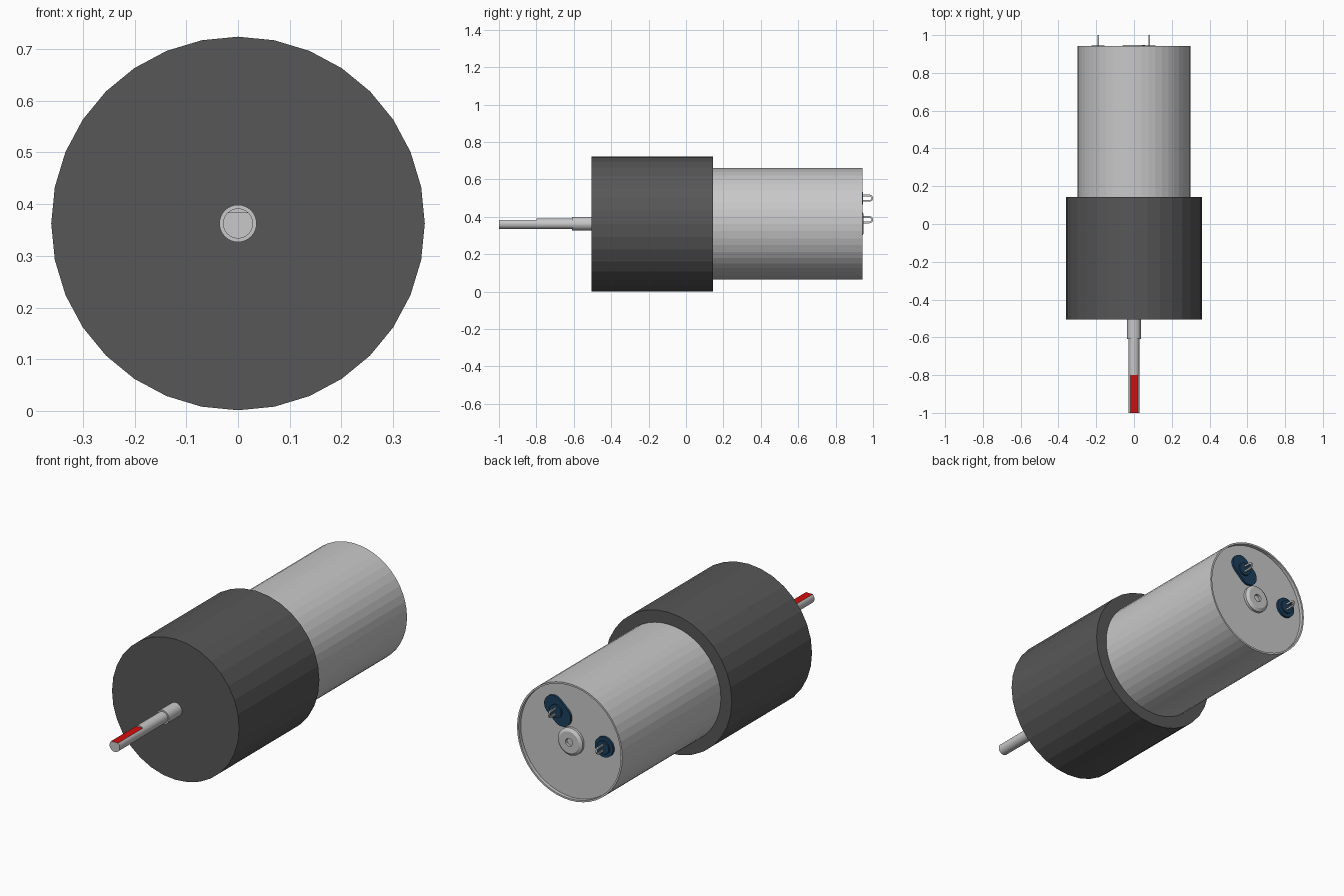
import bpy, bmesh, math

if "Cube" in bpy.data.objects:
    bpy.data.objects.remove(bpy.data.objects["Cube"])

CZ = 0.3625  # height of the motor axis


def mat(name, rgb):
    m = bpy.data.materials.new(name)
    m.diffuse_color = (*rgb, 1)
    m.use_nodes = True
    m.node_tree.nodes["Principled BSDF"].inputs["Base Color"].default_value = m.diffuse_color
    return m


STEEL = mat("light steel", (0.58, 0.58, 0.58))
DARK = mat("dark grey", (0.095, 0.095, 0.095))
BLUE = mat("dark blue", (0.012, 0.05, 0.11))
RED = mat("red", (0.65, 0.004, 0.004))


def finish(name, bm, *mats):
    bmesh.ops.remove_doubles(bm, verts=bm.verts, dist=1e-5)
    bmesh.ops.recalc_face_normals(bm, faces=bm.faces)
    me = bpy.data.meshes.new(name)
    bm.to_mesh(me)
    bm.free()
    for m in mats:
        me.materials.append(m)
    ob = bpy.data.objects.new(name, me)
    bpy.context.collection.objects.link(ob)
    return ob


def lathe(name, profile, sides, material):
    """Turn (radius, y) points around the motor axis."""
    bm = bmesh.new()
    vs = [bm.verts.new((0, y, CZ + r)) for r, y in profile]
    es = [bm.edges.new(p) for p in zip(vs, vs[1:])]
    bmesh.ops.spin(bm, geom=vs + es, cent=(0, 0, CZ), axis=(0, 1, 0),
                   angle=2 * math.pi, steps=sides, use_merge=True)
    return finish(name, bm, material)


def prism(name, pts, y0, y1, *mats):
    """Extrude an outline of (x, z offset) points along y."""
    bm = bmesh.new()
    f = bm.faces.new([bm.verts.new((x, y0, CZ + z)) for x, z in pts])
    ext = bmesh.ops.extrude_face_region(bm, geom=[f])["geom"]
    bmesh.ops.translate(bm, vec=(0, y1 - y0, 0),
                        verts=[v for v in ext if isinstance(v, bmesh.types.BMVert)])
    return finish(name, bm, *mats)


def stadium(cx, cz, r, half, ang, n=12):
    """Rounded slot outline; half is half the distance between its end centres."""
    pts = []
    for s in (1, -1):
        ox, oz = cx + s * half * math.cos(ang), cz + s * half * math.sin(ang)
        for i in range(n + 1):
            a = ang + (0 if s > 0 else math.pi) - math.pi / 2 + math.pi * i / n
            pts.append((ox + r * math.cos(a), oz + r * math.sin(a)))
    return pts


# gearbox drum
lathe("gearbox", [(0, -0.506), (0.361, -0.506), (0.361, 0.144), (0, 0.144)], 32, DARK)

# motor can with recessed end face
lathe("motor_can", [(0, 0.144), (0.299, 0.144), (0.299, 0.943), (0.29, 0.943),
                    (0.29, 0.925), (0, 0.925)], 48, STEEL)
lathe("rear_bearing", [(0.07, 0.925), (0.07, 0.938), (0.055, 0.948), (0.02, 0.948),
                       (0.02, 0.935), (0, 0.935)], 32, STEEL)

# output shaft: collar, round part, and end with a red flat
lathe("shaft_collar", [(0, -0.5), (0.036, -0.5), (0.036, -0.61), (0, -0.61)], 32, STEEL)
R, FLAT = 0.029, 0.0215
lathe("shaft", [(0, -0.6), (R, -0.6), (R, -0.8), (0, -0.8)], 32, STEEL)
a0 = math.asin(FLAT / R)
arc = [math.pi - a0 + (math.pi + 2 * a0) * i / 24 for i in range(25)]
tip = prism("shaft_flat_end", [(R * math.cos(a), R * math.sin(a)) for a in arc],
            -0.8, -1.0, STEEL, RED)
for p in tip.data.polygons:
    if p.normal.z > 0.9 and p.center.z > CZ + FLAT - 0.001:
        p.material_index = 1

# insulators and solder tabs: x, z offset, slot half length
for label, x, z, half in (("upper", 0.08, 0.137, 0.032), ("side", -0.19, 0.022, 0.0)):
    cx = x - (0.006 if half else 0)
    ang = math.radians(42)
    prism(label + "_insulator", stadium(cx, z, 0.052, half, ang), 0.92, 0.937, BLUE)
    prism(label + "_insulator_step", stadium(x, z, 0.034, 0, ang), 0.93, 0.946, BLUE)
    # flat tab with a slot, outline in the y-z plane
    bm = bmesh.new()
    outer, inner = ([bm.verts.new((x, py, CZ + pz)) for py, pz in
                     stadium(0.962, z, r, 0.019, 0, 8)] for r in (0.019, 0.010))
    n = len(outer)
    for i in range(n):
        j = (i + 1) % n
        bm.faces.new((outer[i], outer[j], inner[j], inner[i]))
    tab = finish(label + "_solder_tab", bm, STEEL)
    sol = tab.modifiers.new("thickness", "SOLIDIFY")
    sol.thickness, sol.offset = 0.007, 0
